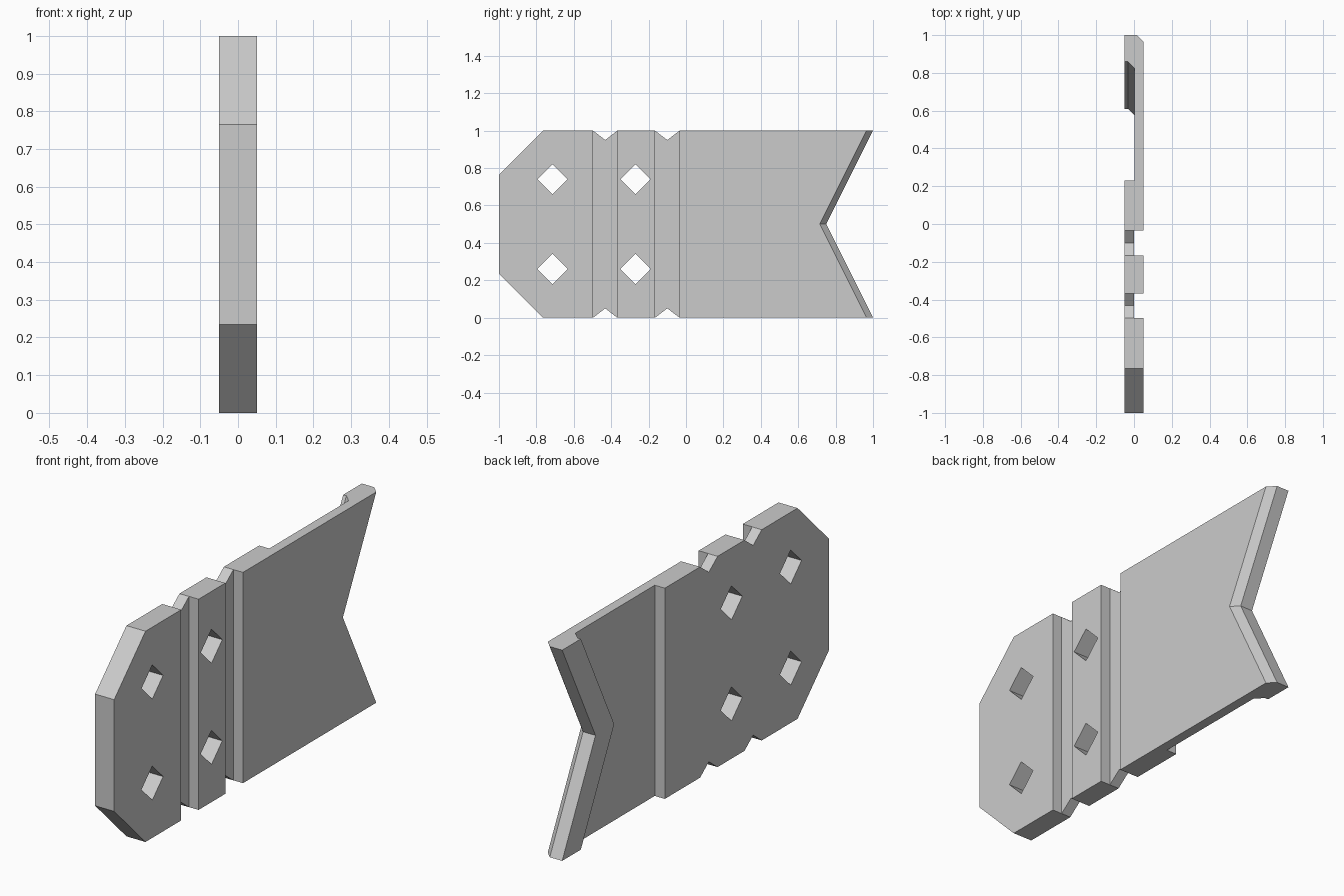
import bpy, bmesh

cube = bpy.data.objects.get("Cube")
if cube:
    bpy.data.objects.remove(cube, do_unlink=True)

grey = bpy.data.materials.new("plain grey")
grey.use_nodes = True
colour = (0.6, 0.6, 0.6, 1)
grey.diffuse_color = colour
grey.node_tree.nodes["Principled BSDF"].inputs["Base Color"].default_value = colour

HALF = 0.05          # half thickness of the plate
TAIL_DEPTH = 0.25    # how far the swallowtail cuts in
GROOVES = [(-0.497, -0.367), (-0.166, -0.034)]


def loft(name, rings):
    """Closed solid through matching rings of points."""
    bm = bmesh.new()
    loops = [[bm.verts.new(p) for p in ring] for ring in rings]
    for a, b in zip(loops, loops[1:]):
        for i in range(len(a)):
            j = (i + 1) % len(a)
            bm.faces.new((a[i], a[j], b[j], b[i]))
    bm.faces.new(loops[0])
    bm.faces.new(loops[-1])
    bmesh.ops.recalc_face_normals(bm, faces=bm.faces)
    mesh = bpy.data.meshes.new(name)
    bm.to_mesh(mesh)
    bm.free()
    mesh.materials.append(grey)
    obj = bpy.data.objects.new(name, mesh)
    bpy.context.collection.objects.link(obj)
    return obj


def cut(target, outline):
    """Cut a (y, z) outline straight through the plate."""
    cutter = loft("cutter", [[(x, y, z) for y, z in outline] for x in (-0.2, 0.2)])
    cutter.hide_render = True
    mod = target.modifiers.new("cut", "BOOLEAN")
    mod.operation = "DIFFERENCE"
    mod.solver = "EXACT"
    mod.object = cutter
    bpy.context.view_layer.objects.active = target
    bpy.ops.object.modifier_apply(modifier=mod.name)
    bpy.data.objects.remove(cutter, do_unlink=True)


# Cross-section: grooves on one face, recess and tail rib on the other
section = [(-HALF, -1), (HALF, -1)]
for y0, y1 in GROOVES:
    section += [(HALF, y0), (0, y0), (0, y1), (HALF, y1)]
section += [(HALF, 0.965), (0.015, 1), (-HALF, 1), (-HALF, 0.86),
            (-0.033, 0.86), (0.003, 0.825), (0.003, 0.23), (-HALF, 0.23)]

# Plate with swallowtail: tail points slide forward at mid height
rings = []
for z, shift in ((0, 0), (0.5, TAIL_DEPTH), (1, 0)):
    rings.append([(x, y - shift if y > 0.5 else y, z) for x, y in section])
plate = loft("hinged_plate", rings)

# Corner chamfers and edge notches, mirrored top and bottom
for flip in (False, True):
    def side(points):
        return [(y, 1 - z if flip else z) for y, z in points]
    cut(plate, side([(-1.1, 0.665), (-0.665, 1.1), (-1.1, 1.1)]))
    for y0, y1 in GROOVES:
        mid, half = (y0 + y1) / 2, (y1 - y0) / 2 - 0.0005
        cut(plate, side([(mid, 0.95), (mid + 2 * half, 1.05), (mid - 2 * half, 1.05)]))

# Four diamond holes
R = 0.081
for y in (-0.714, -0.27):
    for z in (0.26, 0.74):
        cut(plate, [(y - R, z), (y, z - R), (y + R, z), (y, z + R)])

# Merge leftover flat seams
bm = bmesh.new()
bm.from_mesh(plate.data)
bmesh.ops.dissolve_limit(bm, angle_limit=0.01, verts=bm.verts, edges=bm.edges)
bmesh.ops.triangulate(bm, faces=[f for f in bm.faces if len(f.verts) > 4])
bm.to_mesh(plate.data)
bm.free()
